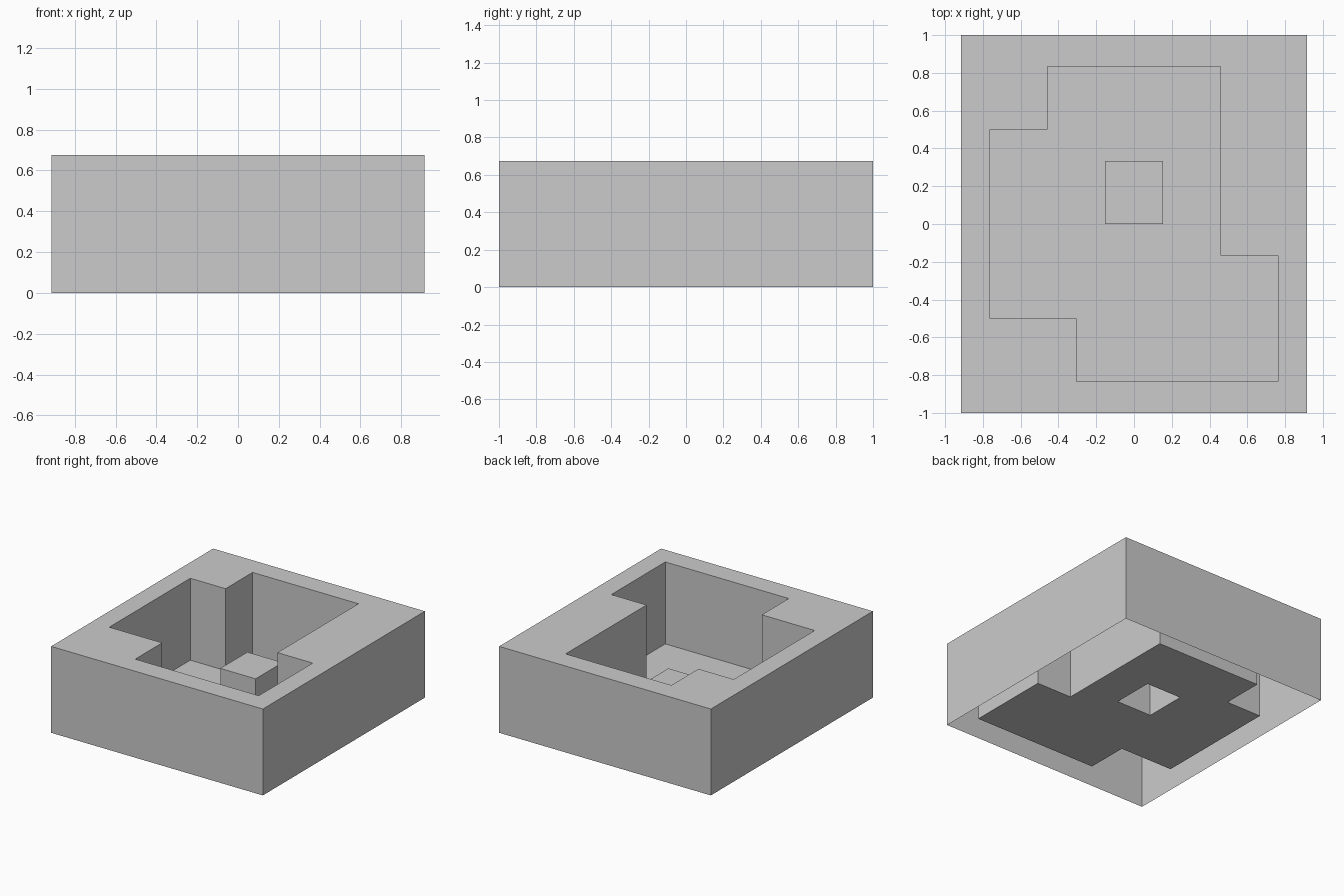
import bpy, bmesh

if "Cube" in bpy.data.objects:
    bpy.data.objects.remove(bpy.data.objects["Cube"])

U, V = 0.1525, 1 / 6               # plan grid step in x and y
TOP, FLOOR, BLOCK = 0.675, 0.035, 0.325

# Plan outlines, counter-clockwise, in grid steps
outer = [(-6, -6), (6, -6), (6, 6), (-6, 6)]
pocket = [(-2, -5), (5, -5), (5, -1), (3, -1), (3, 5),
          (-3, 5), (-3, 3), (-5, 3), (-5, -3), (-2, -3)]
island = [(-1, 0), (1, 0), (1, 2), (-1, 2)]

bm = bmesh.new()


def ring(outline, z):
    return [bm.verts.new((x * U, y * V, z)) for x, y in outline]


def wall(low, high, inward=False):
    n = len(low)
    for i in range(n):
        j = (i + 1) % n
        quad = [low[i], low[j], high[j], high[i]]
        bm.faces.new(quad[::-1] if inward else quad)


def flat_with_hole(rim, hole):
    edges = []
    for loop in (rim, hole):
        for a, b in zip(loop, loop[1:] + loop[:1]):
            edges.append(bm.edges.get((a, b)) or bm.edges.new((a, b)))
    made = bmesh.ops.triangle_fill(bm, edges=edges, use_beauty=True,
                                   normal=(0, 0, 1))["geom"]
    for f in made:
        if isinstance(f, bmesh.types.BMFace):
            f.normal_update()
            if f.normal.z < 0:
                f.normal_flip()


outer_low, outer_high = ring(outer, 0), ring(outer, TOP)
pocket_low, pocket_high = ring(pocket, FLOOR), ring(pocket, TOP)
island_low, island_high = ring(island, FLOOR), ring(island, BLOCK)

# Outer sides (open underneath), pocket sides and raised block
wall(outer_low, outer_high)
wall(pocket_low, pocket_high, inward=True)
wall(island_low, island_high)
bm.faces.new(island_high)

# Top rim and pocket floor
flat_with_hole(outer_high, pocket_high)
flat_with_hole(pocket_low, island_low)

mesh = bpy.data.meshes.new("walled_shell")
bm.to_mesh(mesh)
bm.free()
obj = bpy.data.objects.new("walled_shell", mesh)
bpy.context.collection.objects.link(obj)
